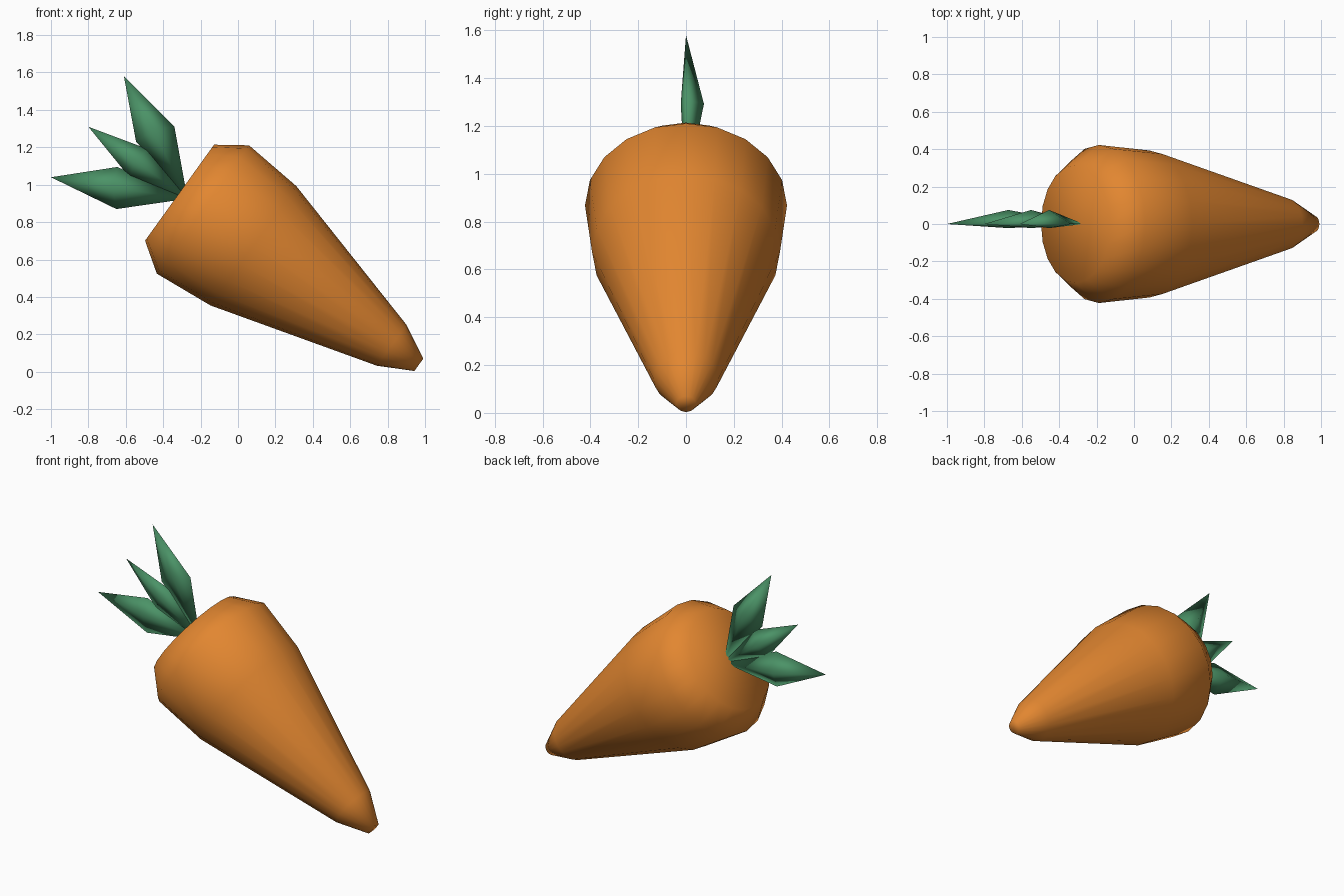
import bpy, bmesh, math
from mathutils import Vector

cube = bpy.data.objects.get("Cube")
if cube:
    bpy.data.objects.remove(cube, do_unlink=True)


def make_material(name, rgb):
    mat = bpy.data.materials.new(name)
    mat.use_nodes = True
    mat.diffuse_color = (*rgb, 1)
    bsdf = next(n for n in mat.node_tree.nodes if n.type == 'BSDF_PRINCIPLED')
    bsdf.inputs["Base Color"].default_value = (*rgb, 1)
    bsdf.inputs["Roughness"].default_value = 0.8
    return mat


def finish(bm, name, mat):
    bmesh.ops.recalc_face_normals(bm, faces=bm.faces)
    for face in bm.faces:
        face.smooth = True
    mesh = bpy.data.meshes.new(name)
    bm.to_mesh(mesh)
    bm.free()
    mesh.materials.append(mat)
    obj = bpy.data.objects.new(name, mesh)
    bpy.context.collection.objects.link(obj)
    return obj


orange = make_material("carrot orange", (0.76, 0.24, 0.03))
green = make_material("leaf green", (0.07, 0.29, 0.135))

# Root: rings of (distance along axis, radius) from crown to tip
SIDES = 20
PROFILE = [(0, 0.316), (0.154, 0.4225), (0.486, 0.393), (1.397, 0.135), (1.576, 0.041)]
crown = Vector((-0.3125, 0, 0.9575))
axis = Vector((0.812, 0, -0.584)).normalized()
side = Vector((0, 1, 0))
up = side.cross(axis) * -1

bm = bmesh.new()
rings = []
for dist, radius in PROFILE:
    ring = []
    for i in range(SIDES):
        a = math.tau * i / SIDES
        ring.append(bm.verts.new(crown + axis * dist
                                 + (up * math.cos(a) + side * math.sin(a)) * radius))
    rings.append(ring)
for r0, r1 in zip(rings, rings[1:]):
    for i in range(SIDES):
        j = (i + 1) % SIDES
        bm.faces.new((r0[i], r0[j], r1[j], r1[i]))
bm.faces.new(rings[0])
bm.faces.new(rings[-1])
finish(bm, "carrot_root", orange)


# Leaves: pointed blades with a tall back ridge and a shallow front ridge
def make_leaf(name, tip, edge_a, edge_b):
    base = Vector((-0.27, 0, 0.925))
    tip, edge_a, edge_b = (Vector((x, 0, z)) for x, z in (tip, edge_a, edge_b))
    middle = (edge_a + edge_b) / 2 + (tip - base).normalized() * 0.025
    back = middle + Vector((0, 0.075, 0))
    front = middle + Vector((0, -0.022, 0))
    bm = bmesh.new()
    ends = [bm.verts.new(p) for p in (base, tip)]
    waist = [bm.verts.new(p) for p in (edge_a, back, edge_b, front)]
    for end in ends:
        for i in range(4):
            bm.faces.new((end, waist[i], waist[(i + 1) % 4]))
    finish(bm, name, green)


make_leaf("upper_leaf", (-0.61, 1.58), (-0.34, 1.31), (-0.545, 1.23))
make_leaf("middle_leaf", (-0.80, 1.31), (-0.48, 1.19), (-0.58, 1.04))
make_leaf("lower_leaf", (-1.0, 1.04), (-0.645, 1.095), (-0.65, 0.87))
